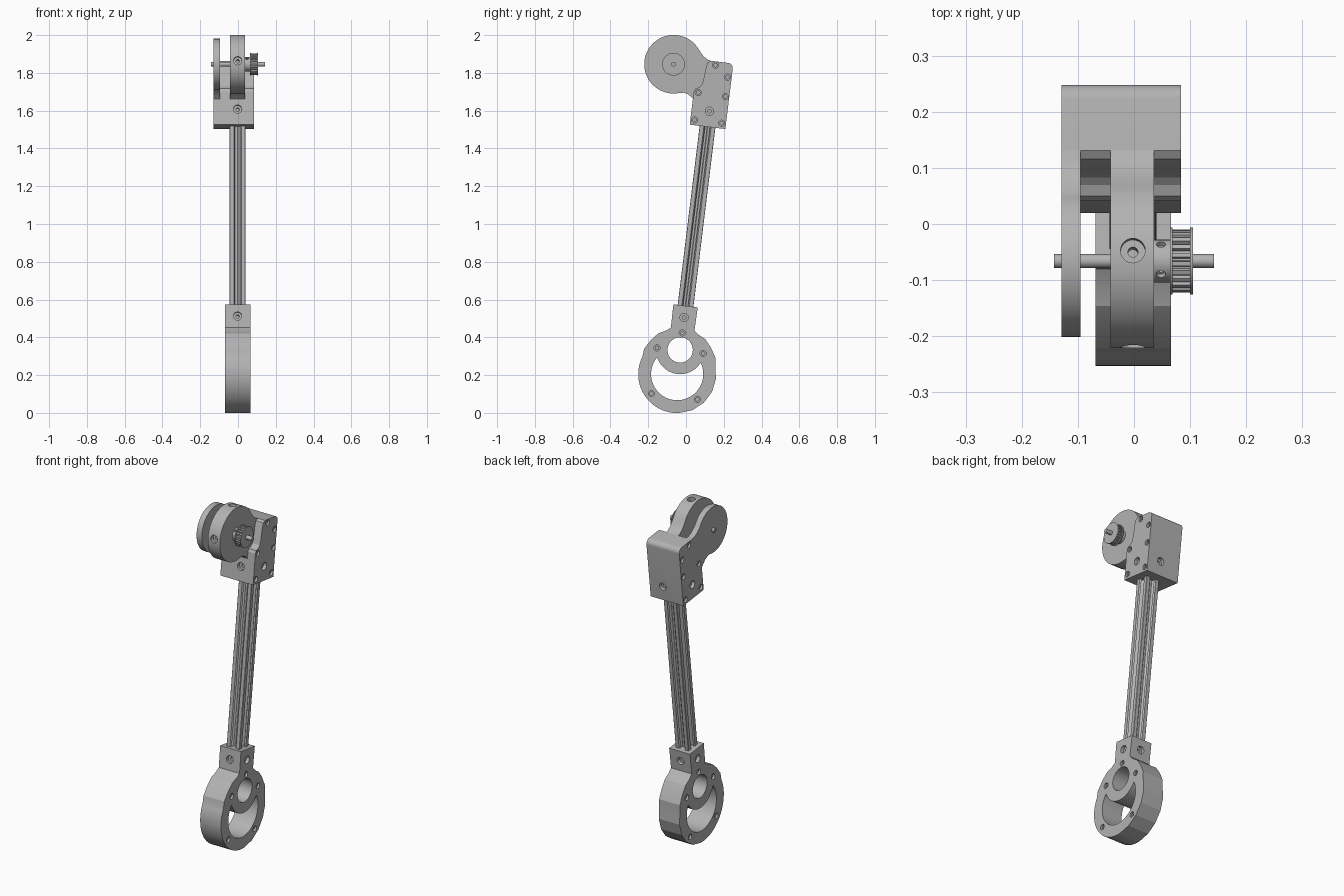
import bpy, bmesh
from math import sin, cos, pi, radians
from mathutils import Matrix, Vector

if "Cube" in bpy.data.objects:
    bpy.data.objects.remove(bpy.data.objects["Cube"])

metal = bpy.data.materials.new("plain_grey")
metal.use_nodes = True
GREY = (0.45, 0.45, 0.45, 1)
metal.diffuse_color = GREY
metal.node_tree.nodes["Principled BSDF"].inputs["Base Color"].default_value = GREY

# Leaning frame: x across, u (second axis) front to back, v (third) along the arm
FRAME = Matrix.Translation((0, -0.01, 0.505)) @ Matrix.Rotation(radians(-7), 4, 'X')
MID = -0.002                 # centre of the arm across x
AXLE = (-0.219, 1.324)       # axle position in the frame


def arc(c, r, a0, a1, n):
    """Points on an arc, in degrees, both ends included."""
    angles = [radians(a0 + (a1 - a0) * i / n) for i in range(n + 1)]
    return [(c[0] + r * cos(a), c[1] + r * sin(a)) for a in angles]


def circle(c, r, n=64):
    return arc(c, r, 0, 360, n)[:-1]


def add_prism(bm, outline, lo, hi, along_v=False):
    def put(p, t):
        return bm.verts.new((p[0], p[1], t) if along_v else (t, p[0], p[1]))
    a = [put(p, lo) for p in outline]
    b = [put(p, hi) for p in outline]
    bm.faces.new(a)
    bm.faces.new(b[::-1])
    for i in range(len(a)):
        j = (i + 1) % len(a)
        bm.faces.new((a[i], b[i], b[j], a[j]))


def add_recess(bm, pos, direction, r=0.022, depth=0.02, bore=0.009, bore_depth=0.04):
    """Stepped round cutter: a counterbore with a narrower bore below it."""
    turn = Matrix.Translation(pos) @ Vector(direction).to_track_quat('Z', 'Y').to_matrix().to_4x4()
    steps = [(r, 0.02), (r, -depth), (bore, -depth), (bore, -bore_depth)]
    rings = [[bm.verts.new(turn @ Vector((x, y, t))) for x, y in circle((0, 0), rad, 24)]
             for rad, t in steps]
    for low, high in zip(rings, rings[1:]):
        for i in range(24):
            j = (i + 1) % 24
            bm.faces.new((low[i], low[j], high[j], high[i]))
    bm.faces.new(rings[0])
    bm.faces.new(rings[-1])


def make(name, bm):
    bmesh.ops.recalc_face_normals(bm, faces=bm.faces)
    mesh = bpy.data.meshes.new(name)
    bm.to_mesh(mesh)
    bm.free()
    mesh.materials.append(metal)
    ob = bpy.data.objects.new(name, mesh)
    ob.matrix_world = FRAME
    bpy.context.collection.objects.link(ob)
    return ob


def finish(ob, cutter_bm=None):
    """Cut the holes, then shade smooth with sharp edges kept."""
    bpy.ops.object.select_all(action='DESELECT')
    bpy.context.view_layer.objects.active = ob
    ob.select_set(True)
    if cutter_bm:
        cutter = make(ob.name + "_cutter", cutter_bm)
        cutter.hide_render = True
        bpy.context.view_layer.update()
        mod = ob.modifiers.new("holes", 'BOOLEAN')
        mod.operation, mod.solver, mod.object = 'DIFFERENCE', 'EXACT', cutter
        bpy.ops.object.modifier_apply(modifier=mod.name)
        bpy.data.objects.remove(cutter)
    bpy.ops.object.shade_smooth_by_angle(angle=radians(18))


def prism(name, outline, lo, hi, along_v=False, cutter=None):
    bm = bmesh.new()
    add_prism(bm, outline, lo, hi, along_v)
    finish(make(name, bm), cutter)


def cross_screws(bm, v, half_u, x0, x1):
    """Screw recesses in all four sides at one height."""
    for s in (-1, 1):
        add_recess(bm, (MID, s * half_u, v), (0, s, 0))
        add_recess(bm, (x1 if s > 0 else x0, 0, v), (s, 0, 0))


def face_screws(bm, spots, x0, x1):
    for u, v in spots:
        add_recess(bm, (x0, u, v), (-1, 0, 0), 0.016, 0.012)
        add_recess(bm, (x1, u, v), (1, 0, 0), 0.016, 0.012)


# Slotted arm: one slot repeated on four sides
S = 0.0042
half_slot = [(10, 9.6), (10, 4.6), (8.2, 3.1), (8.2, 5.5), (6.5, 5.5), (4, 3), (4, 0.4)]
slot = half_slot + [(3.6, 0)] + [(x, -y) for x, y in reversed(half_slot)]
profile = []
for k in range(4):
    c, s = cos(-k * pi / 2), sin(-k * pi / 2)
    profile += [(MID + S * (x * c - y * s), S * (x * s + y * c)) for x, y in slot]
prism("slotted_arm", profile, 0.03, 1.03, along_v=True)

# Lower clamp: block, shoulders and ring in one outline
ring_c, hub_c = (0, -0.302), (0, -0.173)
shoulder = [(-0.065, 0.062), (-0.063, -0.062), (-0.09, -0.083),
            (-0.125, -0.1), (-0.16, -0.14), (-0.19, -0.19)]
outline = (shoulder + arc(ring_c, 0.206, 160, 280, 48) + arc(ring_c, 0.207, 300, 380, 4)
           + [(-u, v) for u, v in reversed(shoulder)])
X0, X1 = -0.069, 0.066
cut = bmesh.new()
add_prism(cut, circle(hub_c, 0.067), -0.2, 0.2)
crescent = arc(ring_c, 0.138, 147.2, 392.8, 60) + arc(hub_c, 0.128, 335, 205, 32)[1:-1]
add_prism(cut, crescent, -0.2, 0.2)
cross_screws(cut, 0, 0.065, X0, X1)
face_screws(cut, [(0, -0.082)] + [(s * 0.123, v) for s in (-1, 1) for v in (-0.177, -0.421)], X0, X1)
prism("lower_clamp", outline, X0, X1, cutter=cut)

# Upper bracket with a relieved front edge and rounded top corners
front_edge = [(-0.095, 1.155), (-0.095, 1.195), (-0.088, 1.21), (-0.07, 1.219), (-0.058, 1.232),
              (-0.052, 1.26), (-0.046, 1.335), (-0.04, 1.355), (-0.026, 1.366)]
outline = ([(-0.095, 1.017)] + front_edge + arc((0.067, 1.338), 0.028, 90, 0, 8)
           + [(0.095, 1.017)])
X0, X1 = -0.129, 0.084
cut = bmesh.new()
cross_screws(cut, 1.1, 0.095, X0, X1)
face_screws(cut, [(0.002, 1.346), (0.073, 1.291), (0.074, 1.188),
                  (-0.071, 1.191), (-0.072, 1.045), (0.072, 1.045)], X0, X1)
prism("upper_bracket", outline, X0, X1, cutter=cut)


# Axle housing and side plate: discs whose necks meet the bracket's front edge
def necked_disc(r):
    top = arc(AXLE, r, 36, 290, 72)
    (tu, tv), (bu, bv) = top[0], top[-1]
    below = [(bu + (-0.095 - bu) * t, bv + (1.155 - bv) * t + 0.012 * sin(pi * t))
             for t in (0.3, 0.55, 0.8)]
    above = [(-0.026 + (tu + 0.026) * t, 1.366 + (tv - 1.366) * t - 0.01 * sin(pi * t))
             for t in (0.2, 0.4, 0.6, 0.8)]
    return top + below + front_edge + above


cut = bmesh.new()
add_recess(cut, (MID, AXLE[0], AXLE[1] + 0.155), (0, 0, 1), 0.022, 0.025, 0.009, 0.06)
add_recess(cut, (MID, AXLE[0] - 0.155, AXLE[1]), (0, -1, 0), 0.022, 0.025, 0.009, 0.06)
prism("axle_housing", necked_disc(0.155), -0.042, 0.036, cutter=cut)
prism("side_plate", necked_disc(0.135), -0.129, -0.095)

# Axle and toothed pulley
prism("axle", circle(AXLE, 0.0125, 32), -0.143, 0.143)
cut = bmesh.new()
for s in (-1, 1):
    d = Vector((0, s, 1)).normalized()
    add_recess(cut, Vector((0.048, *AXLE)) + d * 0.038, d, 0.008, 0.01, 0.004, 0.015)
prism("pulley_hub", circle(AXLE, 0.038), 0.036, 0.066, cutter=cut)
for name, lo in (("inner_pulley_flange", 0.064), ("outer_pulley_flange", 0.1)):
    prism(name, circle(AXLE, 0.06), lo, lo + 0.005)
teeth = []
for i in range(22):
    a = 360 * i / 22
    teeth += arc(AXLE, 0.056, a, a + 8, 2) + arc(AXLE, 0.048, a + 10, a + 14.4, 2)
prism("pulley_teeth", teeth, 0.068, 0.101)
